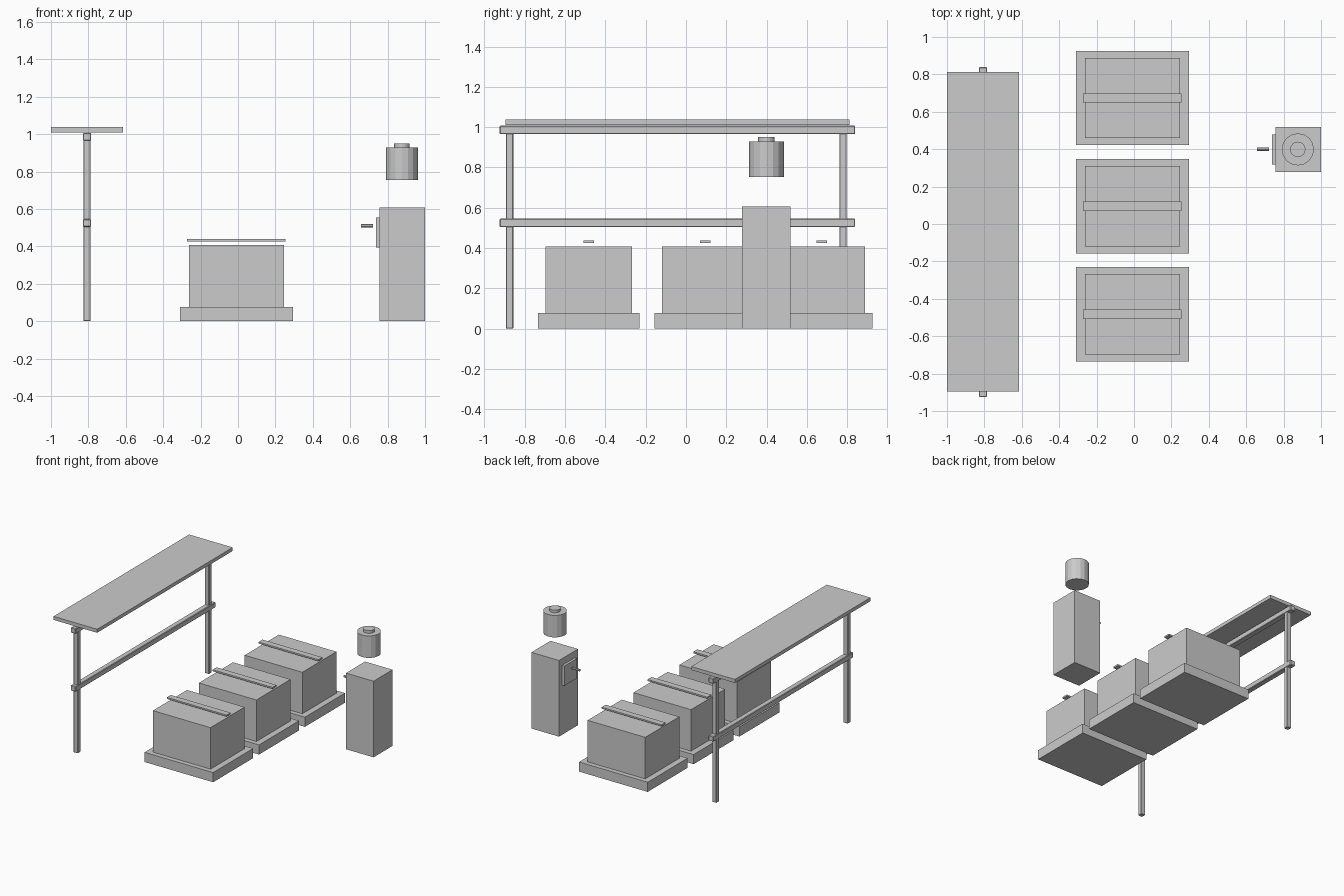
import bpy, math

if "Cube" in bpy.data.objects:
    bpy.data.objects.remove(bpy.data.objects["Cube"])


def box(name, x, y, z, bevel=0):
    """Box from (min, max) ranges on each axis."""
    bpy.ops.mesh.primitive_cube_add(size=1, location=[sum(r) / 2 for r in (x, y, z)])
    o = bpy.context.object
    o.name = name
    o.scale = [r[1] - r[0] for r in (x, y, z)]
    bpy.ops.object.transform_apply(location=False, rotation=False, scale=True)
    if bevel:
        m = o.modifiers.new("edge", 'BEVEL')
        m.width = bevel
        m.segments = 1
    return o


def cylinder(name, r, depth, loc, sides=16, rot=(0, 0, 0)):
    bpy.ops.mesh.primitive_cylinder_add(vertices=sides, radius=r, depth=depth,
                                        location=loc, rotation=rot)
    bpy.context.object.name = name


# Long canopy on two posts joined by two rails
box("canopy_top", (-1.0, -0.615), (-0.896, 0.812), (1.01, 1.038))
for i, y in enumerate((-0.875, 0.779)):
    box(f"canopy_post_{i + 1}", (-0.826, -0.788), (y - 0.018, y + 0.018), (0, 1.0), 0.003)
for name, z in (("upper_rail", 0.986), ("lower_rail", 0.525)):
    box(name, (-0.829, -0.785), (-0.925, 0.839), (z - 0.021, z + 0.021), 0.004)

# Three plinth blocks, each with a bar floating above the lid
for i in range(3):
    y = -0.4825 + 0.578 * i
    box(f"plinth_{i + 1}", (-0.31, 0.295), (y - 0.252, y + 0.252), (0, 0.077))
    box(f"block_{i + 1}", (-0.262, 0.246), (y - 0.215, y + 0.215), (0.077, 0.408))
    box(f"top_bar_{i + 1}", (-0.273, 0.255), (y - 0.025, y + 0.025), (0.426, 0.438))

# Pedestal with front panel and small lever
box("pedestal", (0.757, 1.0), (0.279, 0.519), (0, 0.607))
box("pedestal_panel", (0.737, 0.757), (0.319, 0.479), (0.395, 0.553))
cylinder("lever", 0.009, 0.066, (0.69, 0.399, 0.51), 8, (0, math.pi / 2, 0))

# Drum and cap above the pedestal
cylinder("drum", 0.086, 0.175, (0.876, 0.399, 0.841))
cylinder("drum_cap", 0.041, 0.022, (0.876, 0.399, 0.939))
